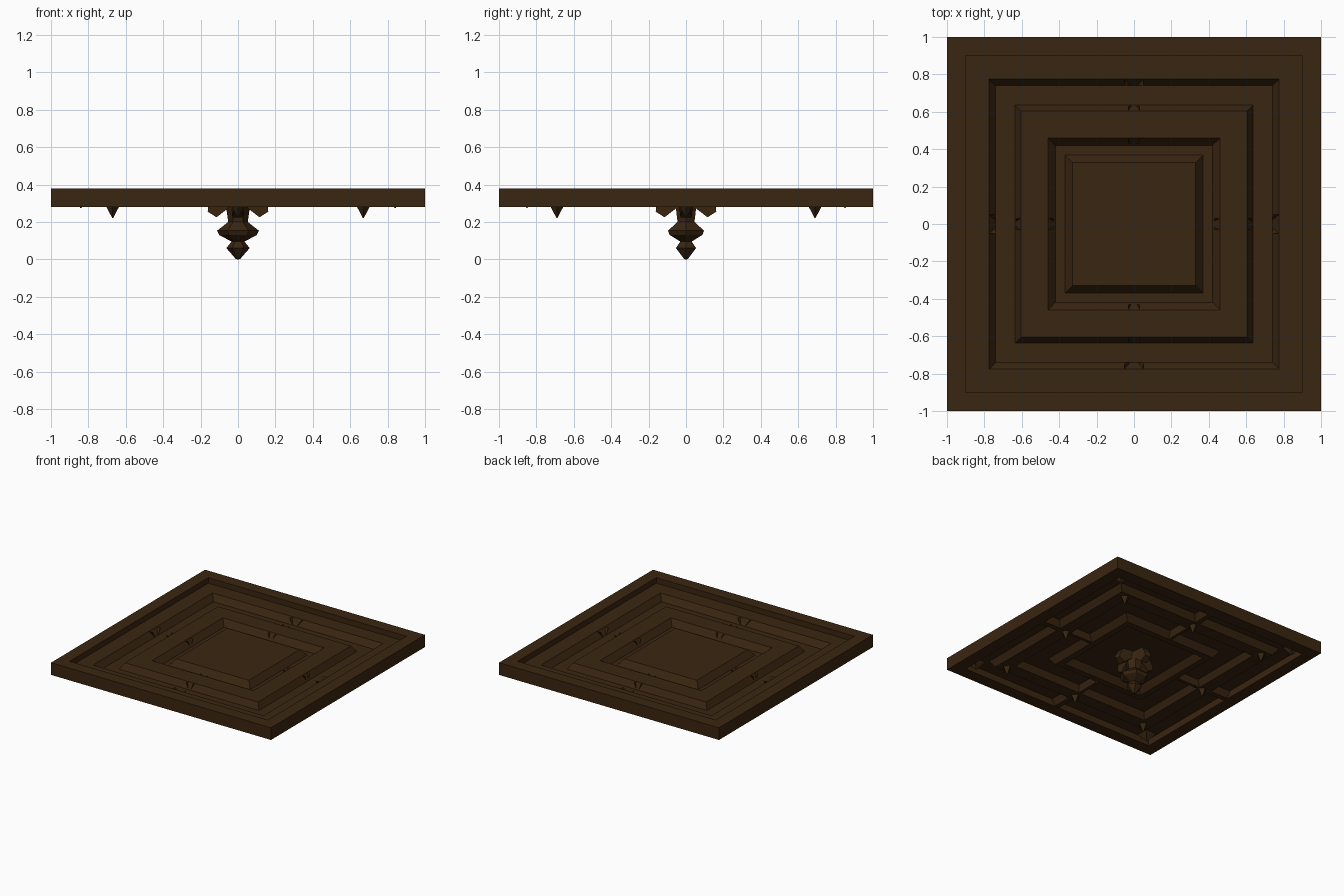
import bpy, bmesh, math
from mathutils import Matrix, Vector

if "Cube" in bpy.data.objects:
    bpy.data.objects.remove(bpy.data.objects["Cube"])

wood = bpy.data.materials.new("dark_brown_wood")
wood.diffuse_color = (0.042, 0.019, 0.0055, 1)
wood.use_nodes = True
wood.node_tree.nodes["Principled BSDF"].inputs["Base Color"].default_value = wood.diffuse_color


def finish(name, bm, normals=True):
    if normals:
        bmesh.ops.recalc_face_normals(bm, faces=bm.faces)
    me = bpy.data.meshes.new(name)
    bm.to_mesh(me)
    bm.free()
    me.materials.append(wood)
    ob = bpy.data.objects.new(name, me)
    bpy.context.collection.objects.link(ob)
    return ob


def rings(name, profile, sides, turn, loc=(0, 0, 0), closed=False, cap=False):
    """Skin polygon rings given as (radius, z)."""
    bm = bmesh.new()
    loops = []
    for r, z in profile:
        loops.append([bm.verts.new((loc[0] + r * math.cos(turn + 2 * math.pi * i / sides),
                                    loc[1] + r * math.sin(turn + 2 * math.pi * i / sides),
                                    loc[2] + z)) for i in range(sides)])
    pairs = list(zip(loops, loops[1:]))
    if closed:
        pairs.append((loops[-1], loops[0]))
    for a, b in pairs:
        for i in range(sides):
            j = (i + 1) % sides
            bm.faces.new((a[i], a[j], b[j], b[i]))
    if cap:
        bm.faces.new(loops[-1])
    return finish(name, bm)


S = math.sqrt(2)
Q = math.pi / 4
LOW, HIGH = 0.285, 0.335

# Square outer frame
rings("outer_frame", [(S, 0.28), (S, 0.38), (0.9 * S, 0.38), (0.9 * S, 0.28)], 4, Q, closed=True)

# Coffered sheet: nested square steps, thin and open on top
steps = [(0.9, HIGH), (0.775, HIGH), (0.74, LOW), (0.635, LOW), (0.605, HIGH),
         (0.46, HIGH), (0.42, LOW), (0.37, LOW), (0.33, HIGH)]
rings("coffered_panel", [(r * S, z) for r, z in steps], 4, Q, cap=True)


# Ribs that join the centre square to the ring and the ring to the frame
def rib(name, r0, r1, half, angle):
    bm = bmesh.new()
    top = [bm.verts.new((r, s * half, HIGH)) for r, s in ((r0, -1), (r1, -1), (r1, 1), (r0, 1))]
    low = [bm.verts.new((r, s * half * 0.4, LOW)) for r, s in ((r0, -1), (r1, -1), (r1, 1), (r0, 1))]
    bm.faces.new(low)
    for i in (0, 2):
        bm.faces.new((top[i], top[i + 1], low[i + 1], low[i]))
    bm.transform(Matrix.Rotation(angle, 4, 'Z'))
    finish(name, bm)


for k in range(4):
    rib("inner_rib", 0.43, 0.63, 0.03, k * math.pi / 2)
    rib("outer_rib", 0.74, 0.9, 0.05, k * math.pi / 2)

# Hanging pointed studs on the ring, shallow studs in the corners
for x in (-0.67, 0, 0.67):
    for y in (-0.69, 0, 0.69):
        if x or y:
            rings("hanging_stud", [(0.036, LOW), (0.002, 0.22)], 4, 0, (x, y, 0), cap=True)
for x in (-0.84, 0.84):
    for y in (-0.85, 0.85):
        rings("corner_stud", [(0.05 * S, HIGH), (0.003, 0.274)], 4, Q, (x, y, 0), cap=True)

# Central pendant
rings("pendant", [(0.065, HIGH), (0.062, 0.27), (0.052, 0.2), (0.112, 0.153), (0.1, 0.13),
                  (0.035, 0.095), (0.062, 0.06), (0.012, 0.002), (0.002, 0)], 6, 0, cap=True)

# Four chunky leaves around the pendant
for k in range(4):
    bm = bmesh.new()
    pts = [(0.05, 0.04, HIGH), (0.05, 0.035, 0.275), (0.115, 0.03, 0.225),
           (0.162, 0.025, 0.255), (0.16, 0.03, 0.285), (0.13, 0.03, HIGH)]
    a = [bm.verts.new((r, -w, z)) for r, w, z in pts]
    b = [bm.verts.new((r, w, z)) for r, w, z in pts]
    bm.faces.new(a)
    bm.faces.new(b)
    for i in range(6):
        j = (i + 1) % 6
        bm.faces.new((a[i], a[j], b[j], b[i]))
    bm.transform(Matrix.Rotation(k * math.pi / 2, 4, 'Z'))
    finish("pendant_leaf", bm)
